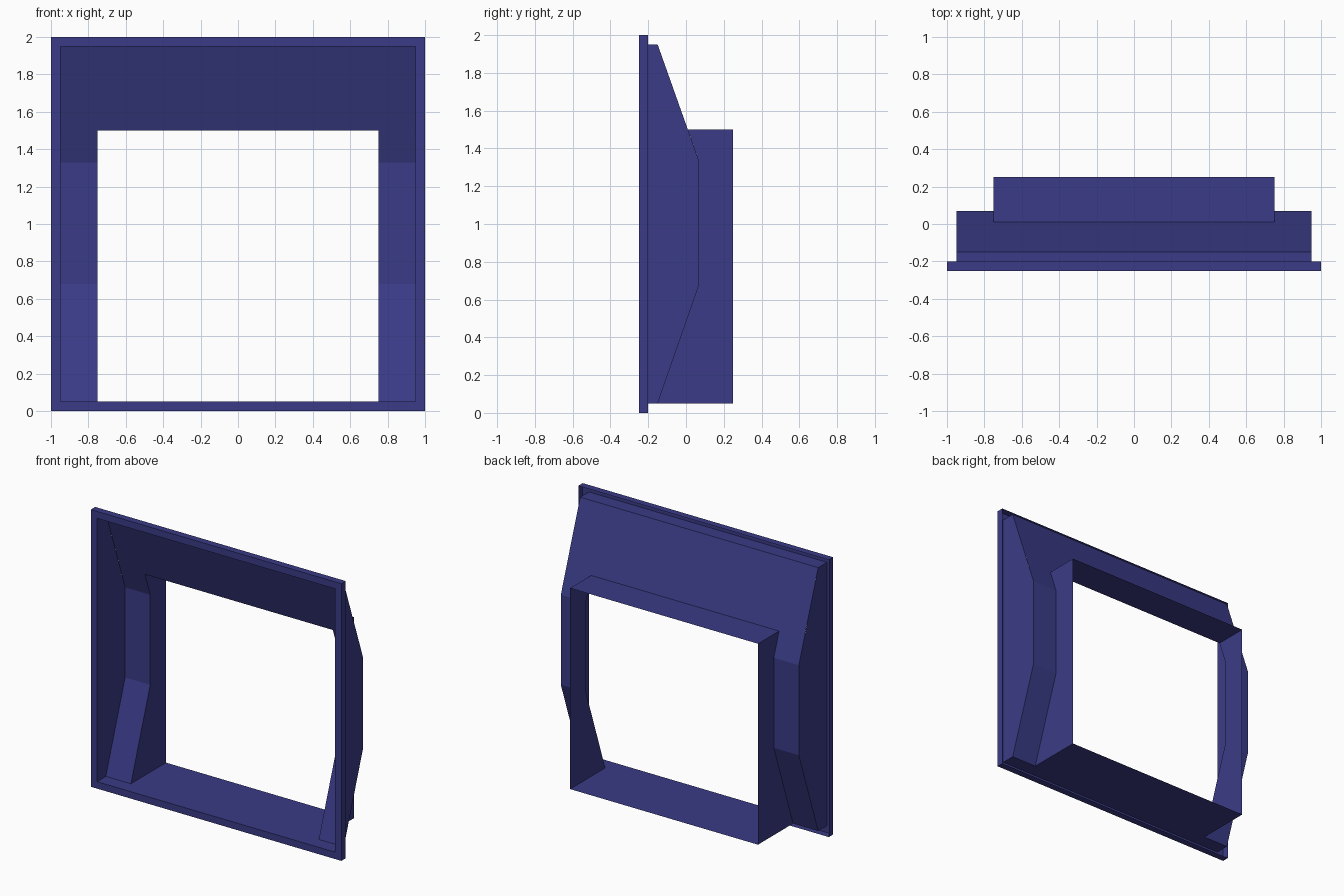
import bpy, bmesh

if "Cube" in bpy.data.objects:
    bpy.data.objects.remove(bpy.data.objects["Cube"])

paint = bpy.data.materials.new("dark_blue_paint")
paint.diffuse_color = (0.042, 0.044, 0.24, 1)
paint.use_nodes = True
paint.node_tree.nodes["Principled BSDF"].inputs["Base Color"].default_value = paint.diffuse_color


def half_shell(name, faces):
    """Thin panels for the +x half, mirrored across x = 0."""
    bm = bmesh.new()
    for pts in faces:
        bm.faces.new([bm.verts.new(p) for p in pts])
    bmesh.ops.remove_doubles(bm, verts=bm.verts[:], dist=0.0005)
    bmesh.ops.recalc_face_normals(bm, faces=bm.faces[:])
    me = bpy.data.meshes.new(name)
    bm.to_mesh(me)
    bm.free()
    me.materials.append(paint)
    ob = bpy.data.objects.new(name, me)
    bpy.context.collection.objects.link(ob)
    m = ob.modifiers.new("mirror", 'MIRROR')
    m.use_axis[0] = True
    m.use_clip = True
    return ob


def strip(path, x0, x1):
    """Panels spanning x0..x1 along a (y, z) path."""
    return [[(x0, *a), (x1, *a), (x1, *b), (x0, *b)] for a, b in zip(path, path[1:])]


FRONT, LIP, BACK = -0.25, -0.2, 0.25
HOOD_X, DOOR_X = 0.95, 0.75

# Front frame: flat ring with a short return lip, open at the back
outer = [(0, 0), (1, 0), (1, 2), (0, 2)]
inner = [(0, 0.05), (HOOD_X, 0.05), (HOOD_X, 1.95), (0, 1.95)]
frame = []
for i in range(3):
    (ax, az), (bx, bz) = outer[i:i + 2]
    (cx, cz), (dx, dz) = inner[i:i + 2]
    frame.append([(ax, FRONT, az), (bx, FRONT, bz), (dx, FRONT, dz), (cx, FRONT, cz)])
    frame.append([(ax, FRONT, az), (bx, FRONT, bz), (bx, LIP, bz), (ax, LIP, az)])
half_shell("front_frame", frame)

# Hood: faceted casing behind the frame
foot, low, high = (-0.15, 0.05), (0.07, 0.68), (0.07, 1.33)
sill, brow, top = (0.01, 1.5), (-0.15, 1.95), (FRONT, 1.95)
side = [(FRONT, 0.05), foot, low, high, brow, top]
hood = strip([foot, low, high, sill], DOOR_X, HOOD_X)
hood += [[(0, *sill), (DOOR_X, *sill), (HOOD_X, *sill), (HOOD_X, *brow), (0, *brow)]]
hood += strip([brow, top], 0, HOOD_X)
hood += [[(0, FRONT, 0.05), (HOOD_X, FRONT, 0.05), (HOOD_X, *foot), (DOOR_X, *foot), (0, *foot)]]
hood += [[(HOOD_X, *p) for p in side]]
half_shell("hood", hood)

# Sleeve: rectangular passage running through to the back
sleeve = strip([sill, (BACK, 1.5)], 0, DOOR_X)
sleeve += strip([foot, (BACK, 0.05)], 0, DOOR_X)
sleeve += [[(DOOR_X, *p) for p in (foot, low, high, sill, (BACK, 1.5), (BACK, 0.05))]]
half_shell("sleeve", sleeve)
